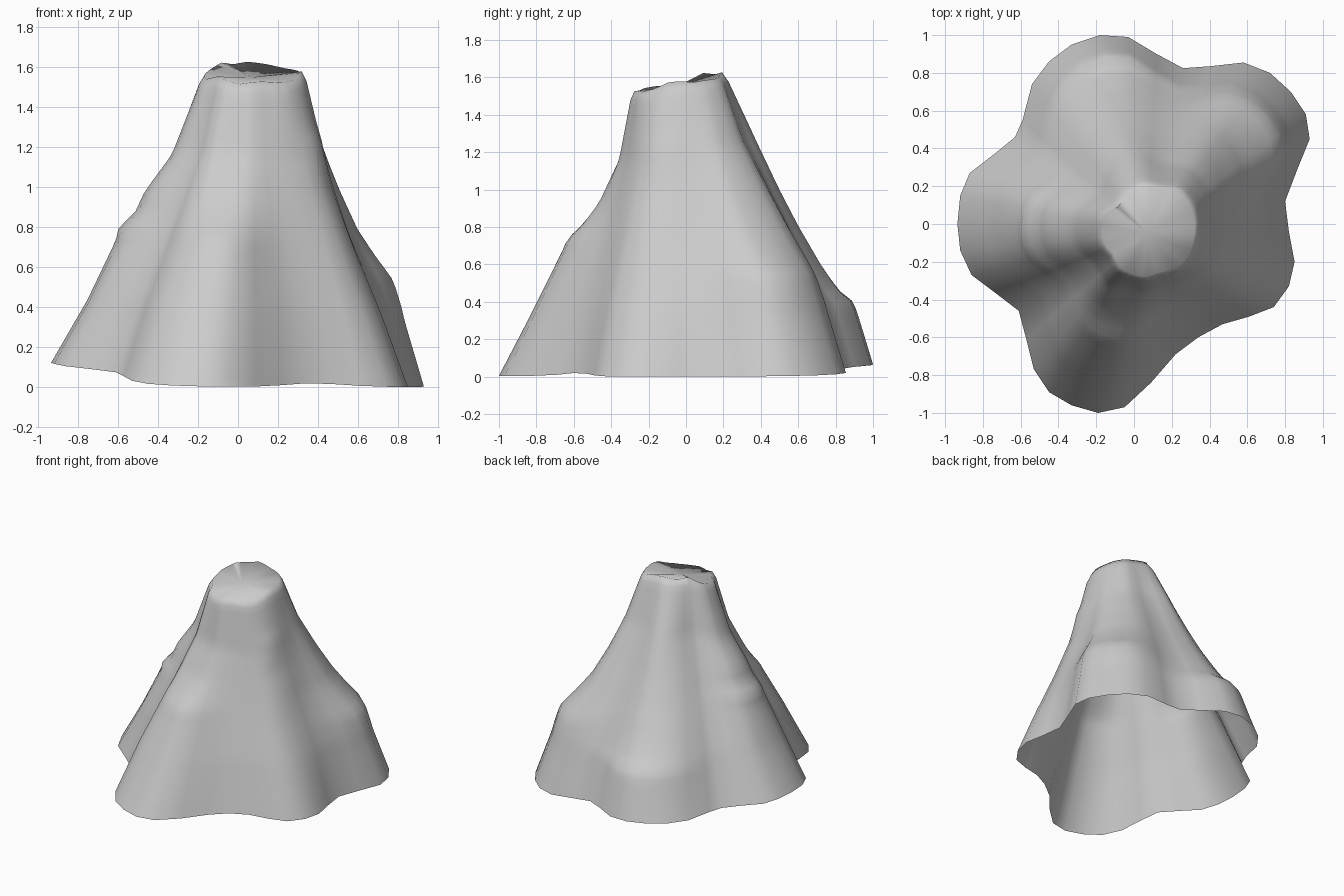
import bpy, bmesh, math
from math import radians, degrees, atan2, hypot, exp

if "Cube" in bpy.data.objects:
    bpy.data.objects.remove(bpy.data.objects["Cube"])

CX, CY = 0.07, -0.05

# Foot outline, counter-clockwise
foot = [(.80,.12), (.865,.29), (.93,.45), (.91,.58), (.83,.70), (.72,.80), (.58,.855), (.40,.835),
        (.26,.825), (.12,.90), (-.03,.99), (-.18,1.0), (-.33,.95), (-.45,.86), (-.54,.74),
        (-.59,.55), (-.63,.46), (-.74,.37), (-.87,.27), (-.92,.15), (-.935,0), (-.92,-.14),
        (-.86,-.27), (-.74,-.36), (-.61,-.46), (-.57,-.61), (-.53,-.77), (-.45,-.89),
        (-.33,-.96), (-.19,-1.0), (-.05,-.97), (.09,-.84), (.22,-.69), (.34,-.60),
        (.47,-.53), (.61,-.49), (.74,-.44), (.82,-.33), (.85,-.20), (.82,-.04)]
# Summit outline with heights
rim = [(.325,.05,1.575), (.30,.11,1.585), (.24,.18,1.595), (.15,.19,1.615), (.05,.205,1.628),
       (-.03,.17,1.615), (-.09,.10,1.625), (-.17,.04,1.575), (-.18,-.03,1.55), (-.17,-.10,1.54),
       (-.11,-.17,1.555), (-.08,-.24,1.54), (0,-.28,1.515), (.07,-.29,1.525), (.14,-.26,1.53),
       (.22,-.25,1.52), (.30,-.17,1.54), (.325,-.08,1.58)]
# Ridge angle -> profile of (drop fraction, outward fraction), each with its own ledge
ridges = {
    14: [(0,0), (.3,.25), (.5,.46), (.65,.67), (.75,.80), (1,1)],
    40: [(0,0), (.22,.15), (.38,.31), (.5,.46), (.58,.61), (.655,.78), (.69,.81), (.79,.85), (1,1)],
    66: [(0,0), (.22,.19), (.4,.42), (.5,.55), (.62,.69), (.75,.82), (1,1)],
    103: [(0,0), (.2,.19), (.4,.37), (.52,.49), (.65,.64), (.745,.77), (.785,.87), (.82,.895), (1,1)],
    177: [(0,0), (.27,.20), (.40,.38), (.48,.45), (.52,.55), (.57,.57), (.78,.76), (1,1)],
    255: [(0,0), (.23,.085), (.39,.25), (.47,.39), (.515,.49), (.56,.53), (.79,.77), (1,1)],
    345: [(0,0), (.17,.12), (.21,.17), (.25,.19), (.36,.26), (.58,.50), (.8,.77), (1,1)],
}
valley = [(0,0), (.25,.17), (.5,.45), (.65,.63), (.75,.75), (1,1)]


def lerp_table(tab, x, k=1):
    for a, b in zip(tab, tab[1:]):
        if x <= b[0]:
            return a[k] + (b[k] - a[k]) * (x - a[0]) / (b[0] - a[0])
    return tab[-1][k]


def polar(p):
    return (degrees(atan2(p[1] - CY, p[0] - CX)) % 360, hypot(p[0] - CX, p[1] - CY)) + tuple(p[2:])


def bell(a, centre, width):
    d = (a - centre + 180) % 360 - 180
    return exp(-(d / width) ** 2)


rp = sorted(polar(p) for p in rim)
rp = [(rp[-1][0] - 360,) + rp[-1][1:]] + rp + [(rp[0][0] + 360,) + rp[0][1:]]


def outward(a, u):
    w = {k: bell(a, k, 20) for k in ridges}
    wv = max(0, 1 - sum(w.values()))
    total = wv + sum(w.values())
    return (wv * lerp_table(valley, u) + sum(w[k] * lerp_table(ridges[k], u) for k in ridges)) / total


# Slopes: rings blended from the summit outline down to the foot, open underneath
bm = bmesh.new()
ROWS = 32
rings = []
for r in range(ROWS + 1):
    u = r / ROWS
    ring = []
    for p in foot:
        a, rb = polar(p)
        rt, zt = lerp_table(rp, a), lerp_table(rp, a, 2)
        if r == 0:  # slightly rounded lip
            rt -= .012
        tx, ty = CX + rt * math.cos(radians(a)), CY + rt * math.sin(radians(a))
        zb = .12 * bell(a, 177, 42) + .06 * bell(a, 103, 40) + .02 * bell(a, 300, 20) + .015 * bell(a, 218, 15)
        f = outward(a, u)
        ring.append(bm.verts.new((tx + (p[0] - tx) * f, ty + (p[1] - ty) * f, zt + (zb - zt) * u)))
    rings.append(ring)
n = len(foot)
for top, low in zip(rings, rings[1:]):
    for i in range(n):
        j = (i + 1) % n
        bm.faces.new((top[i], low[i], low[j], top[j]))

# Summit cap: a shallow fan
hub = bm.verts.new((CX, CY, 1.55))
for i in range(n):
    bm.faces.new((hub, rings[0][i], rings[0][(i + 1) % n]))
low = min(v.co.z for v in bm.verts)
for v in bm.verts:
    v.co.z -= low

me = bpy.data.meshes.new("mountain")
bm.to_mesh(me)
bm.free()
ob = bpy.data.objects.new("mountain", me)
bpy.context.collection.objects.link(ob)
bpy.context.view_layer.objects.active = ob
ob.select_set(True)
bpy.ops.object.shade_smooth_by_angle(angle=radians(80))
